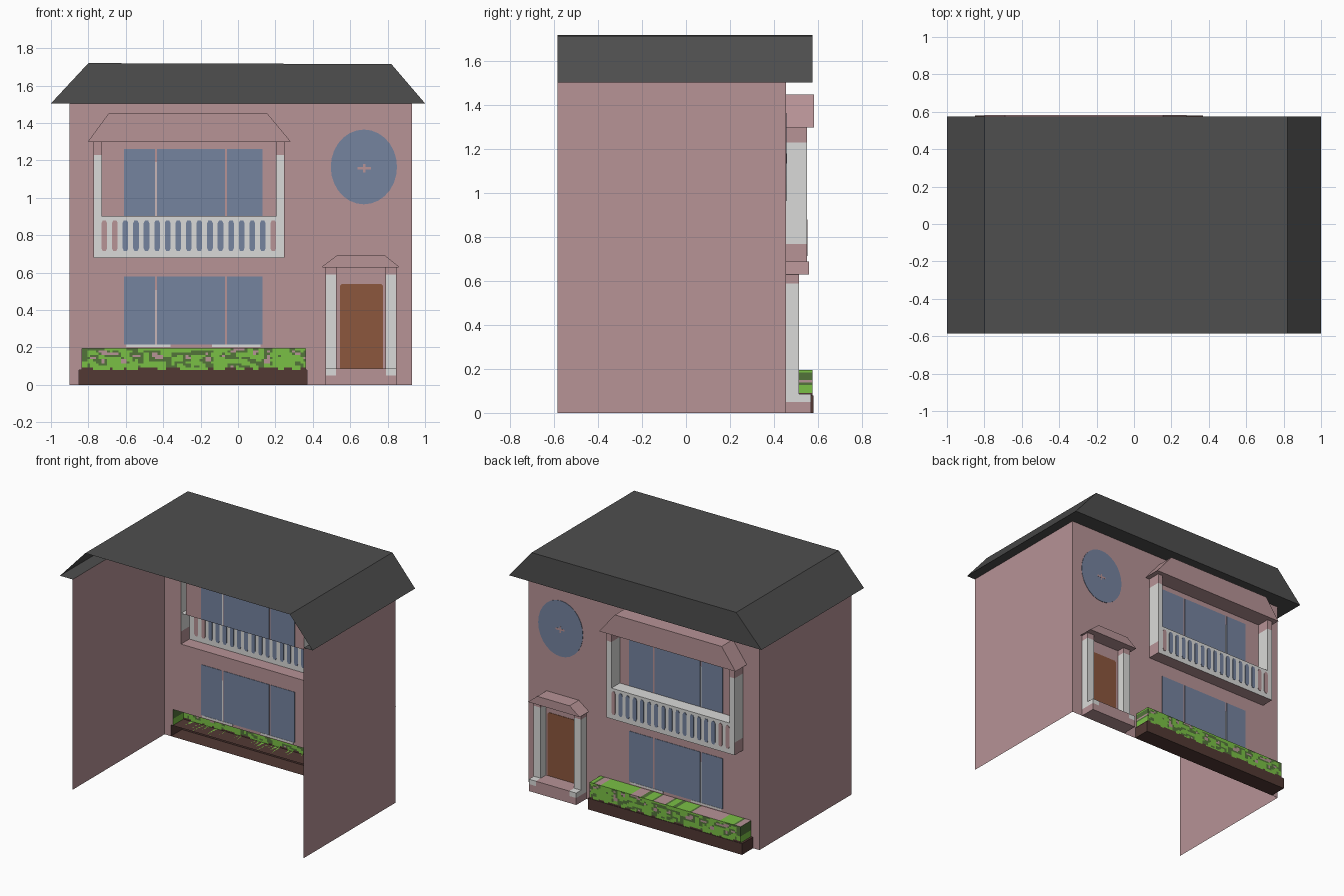
import bpy, bmesh, math
from mathutils import Vector, noise

if "Cube" in bpy.data.objects:
    bpy.data.objects.remove(bpy.data.objects["Cube"])


def mat(name, r, g, b):
    m = bpy.data.materials.new(name)
    lin = [((c / 255 + 0.055) / 1.055) ** 2.4 for c in (r, g, b)]
    m.diffuse_color = (*lin, 1)
    m.use_nodes = True
    m.node_tree.nodes["Principled BSDF"].inputs["Base Color"].default_value = m.diffuse_color
    return m


MATS = [mat("pink_plaster", 183, 147, 150), mat("roof_grey", 78, 78, 78),
        mat("white_paint", 218, 218, 216), mat("window_blue", 117, 131, 159),
        mat("door_brown", 140, 87, 61), mat("soil_brown", 82, 57, 52),
        mat("leaf_green", 122, 192, 69), mat("dark_leaf", 82, 115, 58)]
PINK, GREY, WHITE, BLUE, BROWN, SOIL, LEAF, DARK = range(8)
WALL = 0.455      # facade plane; the reliefs project towards +y
TOP = 1.505


def finish(name, bm, colour):
    """Colour faces by index or by a rule(centre, normal) and link the object."""
    for f in bm.faces:
        f.material_index = colour(f.calc_center_median(), f.normal) if callable(colour) else colour
    me = bpy.data.meshes.new(name)
    bm.to_mesh(me)
    bm.free()
    for m in MATS:
        me.materials.append(m)
    ob = bpy.data.objects.new(name, me)
    bpy.context.collection.objects.link(ob)


def relief(name, pts, y1, colour, y0=WALL, cuts=(), closed=False):
    """Extrude an x-z outline from y0 to y1; hollow at the back unless closed."""
    bm = bmesh.new()
    front = [bm.verts.new((x, y1, z)) for x, z in pts]
    back = [bm.verts.new((x, y0, z)) for x, z in pts]
    bm.faces.new(front)
    if closed:
        bm.faces.new(back[::-1])
    n = len(pts)
    for i in range(n):
        j = (i + 1) % n
        bm.faces.new((front[j], front[i], back[i], back[j]))
    for axis, v in cuts:
        co, no = Vector(), Vector()
        co[axis], no[axis] = v, 1
        bmesh.ops.bisect_plane(bm, geom=bm.verts[:] + bm.edges[:] + bm.faces[:],
                               plane_co=co, plane_no=no)
    bmesh.ops.recalc_face_normals(bm, faces=bm.faces[:])
    bm.normal_update()
    ref = max(bm.faces, key=lambda f: abs(f.normal.y) * f.calc_area() + f.calc_center_median().y)
    if ref.normal.y < 0:
        bmesh.ops.reverse_faces(bm, faces=bm.faces[:])
        bm.normal_update()
    finish(name, bm, colour)


def rect(x0, x1, z0, z1):
    return [(x0, z0), (x1, z0), (x1, z1), (x0, z1)]


def oval(cx, cz, rx, rz, n):
    return [(cx + rx * math.cos(2 * math.pi * i / n), cz + rz * math.sin(2 * math.pi * i / n))
            for i in range(n)]


def plate(name, pts, colour, y=WALL, t=0.003):
    """Thin painted detail, visible from both sides of the wall sheet."""
    relief(name, pts, y + t, colour, y - t, closed=True)


# facade sheet with openings behind the hollow reliefs
outer = [(-.9, 0), (-.85, 0), (-.85, .08), (-.835, .08), (-.835, .195), (.36, .195),
         (.36, .08), (.37, .08), (.37, 0), (.47, 0), (.47, .63), (.45, .63), (.53, .69),
         (.785, .69), (.86, .63), (.845, .63), (.845, 0), (.93, 0), (.93, TOP), (-.9, TOP)]
hole = [(-.8, 1.3), (-.69, 1.45), (.155, 1.45), (.28, 1.3), (.245, 1.3), (.245, .68),
        (-.77, .68), (-.77, 1.3)]
bm = bmesh.new()
edges = []
for loop in (outer, hole):
    vs = [bm.verts.new((x, WALL, z)) for x, z in loop]
    edges += [bm.edges.new((vs[i - 1], vs[i])) for i in range(len(vs))]
bmesh.ops.triangle_fill(bm, edges=edges, use_beauty=True, normal=(0, 1, 0))
for island in (rect(-.73, .205, .9, 1.3), rect(.525, .79, .085, .63)):
    bm.faces.new([bm.verts.new((x, WALL, z)) for x, z in island][::-1])
bm.normal_update()
bmesh.ops.reverse_faces(bm, faces=[f for f in bm.faces if f.normal.y < 0])
finish("facade", bm, PINK)

# side walls
for name, x, s in (("left_wall", -.9, -1), ("right_wall", .93, 1)):
    bm = bmesh.new()
    quad = [(-.585, 0), (WALL, 0), (WALL, TOP), (-.585, TOP)][::s]
    bm.faces.new([bm.verts.new((x, y, z)) for y, z in quad])
    finish(name, bm, PINK)

# main roof shell, open underneath and at -y, with eave strips
bm = bmesh.new()
prof = [(-1, TOP), (-.8, 1.72), (.82, 1.715), (1, TOP)]
b = [bm.verts.new((x, .575, z)) for x, z in prof]
a = [bm.verts.new((x, -.585, z)) for x, z in prof]
bm.faces.new(b)
for i in range(3):
    bm.faces.new((a[i], a[i + 1], b[i + 1], b[i]))
for x0, x1, y0, y1 in ((-1, -.9, -.585, .575), (.93, 1, -.585, .575), (-.9, .93, WALL, .575)):
    bm.faces.new([bm.verts.new((x, y, TOP)) for x, y in ((x0, y0), (x0, y1), (x1, y1), (x1, y0))])
finish("main_roof", bm, GREY)

# balcony: canopy, posts and railing
relief("balcony_canopy", [(-.8, 1.3), (.28, 1.3), (.155, 1.45), (-.69, 1.45)], .583, PINK)
for i, (x0, x1) in enumerate(((-.77, -.73), (.205, .245))):
    relief(f"balcony_post_{i}", rect(x0, x1, .9, 1.3), .55,
           lambda c, n: WHITE if c.z < 1.23 else PINK, cuts=[(2, 1.23)])


def rail_rule(c, n):
    if n.z < -.5 or (abs(n.x) > .5 and c.z < .77):
        return PINK
    return WHITE


relief("balcony_rail", rect(-.77, .245, .68, .9), .55, rail_rule, cuts=[(2, .77)])
for i in range(17):
    x = -.715 + i * .0565
    slot = [(x - .015, .73), (x - .008, .715), (x + .008, .715), (x + .015, .73),
            (x + .015, .865), (x + .008, .88), (x - .008, .88), (x - .015, .865)]
    plate(f"rail_gap_{i}", slot, BLUE if -.63 < x < .15 else PINK, y=.55)

# windows with mullions and sill
for z0, z1, tag in ((.217, .578, "lower"), (.902, 1.262, "upper")):
    for i, (x0, x1) in enumerate(((-.61, -.445), (-.433, -.07), (-.058, .132))):
        plate(f"{tag}_window_{i}", rect(x0, x1, z0, z1), BLUE)
    plate(f"{tag}_mullion", rect(-.442, -.436, z0, z1 - .07), WHITE)
for i, (x0, x1) in enumerate(((-.6, -.36), (-.14, .12))):
    plate(f"sill_{i}", rect(x0, x1, .203, .216), WHITE)
plate("round_window", oval(.673, 1.165, .177, .2, 28), BLUE)
plate("round_window_bar", rect(.64, .71, 1.152, 1.165), PINK, t=.004)
plate("round_window_stem", rect(.669, .681, 1.135, 1.18), PINK, t=.0045)

# porch: canopy, columns, step and door
relief("porch_canopy", [(.45, .63), (.86, .63), (.785, .69), (.53, .69)], .56, PINK)
for i, (x0, x1) in enumerate(((.47, .525), (.79, .845))):
    relief(f"porch_column_{i}", rect(x0, x1, .085, .63), .515,
           lambda c, n: WHITE if c.z < .59 else PINK, cuts=[(2, .59)])
relief("porch_step", rect(.47, .845, 0, .085), .57,
       lambda c, n: WHITE if c.z > .05 and not .525 < c.x < .79 else PINK,
       cuts=[(2, .05), (0, .525), (0, .79)])
plate("door", [(.545, .087), (.775, .087), (.775, .53), (.765, .54), (.555, .54), (.545, .53)], BROWN)

# planter and mottled hedge
relief("planter_soil", rect(-.85, .37, 0, .08), .58, SOIL)


def leaf_rule(c, n):
    if n.z > .5:
        v = noise.noise(Vector((c.x * 14, 3.3, .7)))
        return LEAF if v > .12 else DARK if v > -.02 else PINK
    v = noise.noise(Vector((c.x * 22, 1.7, c.z * 38)))
    if c.z < .092 and v < 0:
        return SOIL
    return LEAF if v > -.08 else DARK if v > -.42 else PINK


relief("hedge", rect(-.835, .36, .08, .195), .576, leaf_rule,
       cuts=[(2, .08 + .0115 * i) for i in range(1, 10)] + [(0, -.835 + .015 * i) for i in range(1, 80)])
